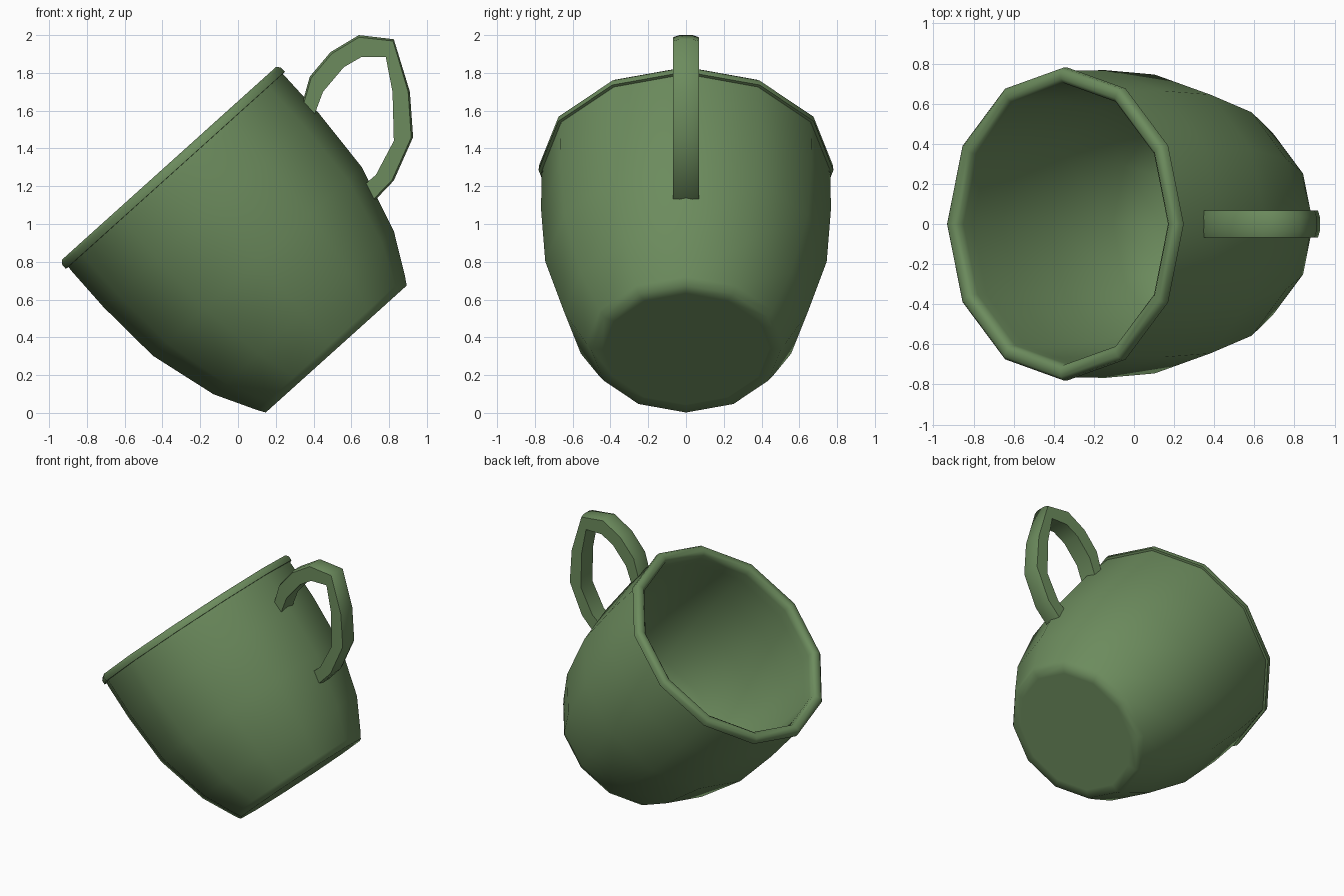
import bpy
from math import cos, sin, pi, radians

if "Cube" in bpy.data.objects:
    bpy.data.objects.remove(bpy.data.objects["Cube"])

SIDES = 12
green = bpy.data.materials.new("green_glaze")
green.diffuse_color = (0.15, 0.26, 0.11, 1)
green.use_nodes = True
green.node_tree.nodes["Principled BSDF"].inputs["Base Color"].default_value = green.diffuse_color


def make_object(name, verts, faces, smooth_angle):
    mesh = bpy.data.meshes.new(name)
    mesh.from_pydata(verts, [], faces)
    mesh.materials.append(green)
    obj = bpy.data.objects.new(name, mesh)
    bpy.context.collection.objects.link(obj)
    bpy.ops.object.select_all(action='DESELECT')
    obj.select_set(True)
    bpy.context.view_layer.objects.active = obj
    bpy.ops.object.shade_smooth_by_angle(angle=radians(smooth_angle))
    return obj


def bridge(rings, n):
    """Quads joining consecutive closed rings of n vertices."""
    return [(r * n + i, r * n + (i + 1) % n, (r + 1) * n + (i + 1) % n, (r + 1) * n + i)
            for r in range(rings - 1) for i in range(n)]


# Cup: (radius, height) profile from the base, up the outside, over the lip, down the inside
profile = [(0.44, 0), (0.502, 0), (0.527, 0.04), (0.643, 0.257), (0.745, 0.623),
           (0.767, 0.99), (0.765, 1.24), (0.763, 1.272), (0.780, 1.273), (0.779, 1.305),
           (0.762, 1.323), (0.725, 1.323), (0.704, 1.305), (0.700, 1.27), (0.702, 1.20),
           (0.700, 0.98), (0.678, 0.65), (0.580, 0.29), (0.45, 0.075), (0.2, 0.07)]
verts = [(r * cos(2 * pi * i / SIDES), r * sin(2 * pi * i / SIDES), h)
         for r, h in profile for i in range(SIDES)]
faces = bridge(len(profile), SIDES)
last = (len(profile) - 1) * SIDES
faces += [tuple(reversed(range(SIDES))), tuple(range(last, last + SIDES))]
cup = make_object("cup_body", verts, faces, 75)
cup.location = (0.52, 0, 0.338)
cup.rotation_euler = (0, radians(-42), 0)

# Handle: outer and inner outlines in the xz plane, skinned with a crowned section
outer = [(0.335, 1.62), (0.38, 1.78), (0.49, 1.91), (0.64, 2.0), (0.825, 1.978),
         (0.91, 1.70), (0.927, 1.46), (0.825, 1.23), (0.725, 1.125)]
inner = [(0.405, 1.58), (0.45, 1.70), (0.56, 1.83), (0.655, 1.885), (0.782, 1.885),
         (0.818, 1.70), (0.825, 1.44), (0.73, 1.26), (0.66, 1.20)]
half = [(0, 0.035), (0.1, 0.068), (1, 0.068)]
section = half + [(t, -y) for t, y in reversed(half)]
n = len(section)
verts = [(a[0] + (b[0] - a[0]) * t, y, a[1] + (b[1] - a[1]) * t)
         for a, b in zip(outer, inner) for t, y in section]
faces = bridge(len(outer), n)
last = (len(outer) - 1) * n
faces += [tuple(reversed(range(n))), tuple(range(last, last + n))]
make_object("handle", verts, faces, 65)

# Consistent outward normals
for obj in bpy.context.collection.objects:
    bpy.context.view_layer.objects.active = obj
    bpy.ops.object.mode_set(mode='EDIT')
    bpy.ops.mesh.select_all(action='SELECT')
    bpy.ops.mesh.normals_make_consistent(inside=False)
    bpy.ops.object.mode_set(mode='OBJECT')
